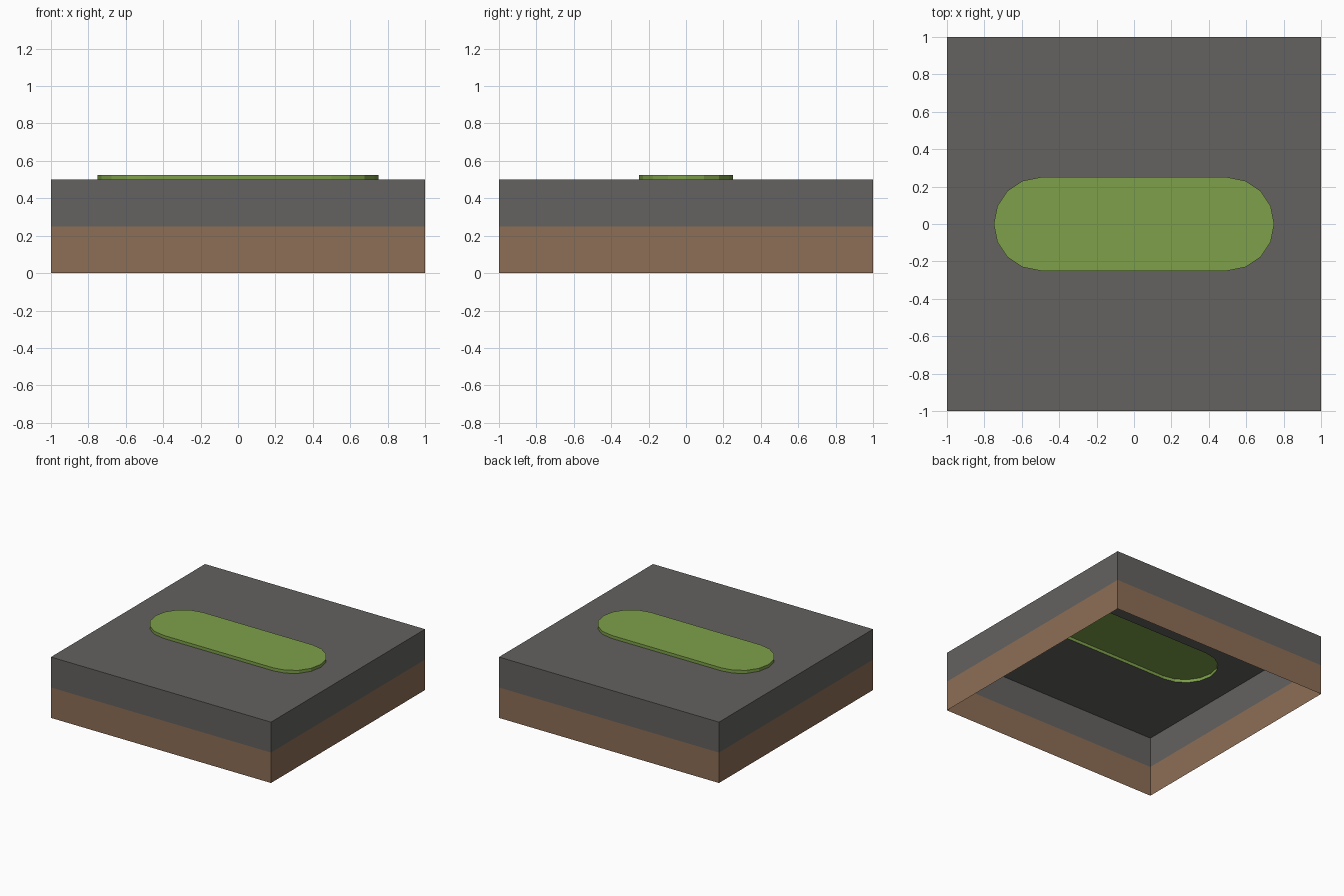
import bpy, bmesh, math

if "Cube" in bpy.data.objects:
    bpy.data.objects.remove(bpy.data.objects["Cube"])


def material(name, rgb):
    m = bpy.data.materials.new(name)
    lin = [((c / 255 + 0.055) / 1.055) ** 2.4 for c in rgb]
    m.diffuse_color = (*lin, 1)
    m.use_nodes = True
    m.node_tree.nodes["Principled BSDF"].inputs["Base Color"].default_value = m.diffuse_color
    return m


def square(bm, z):
    return [bm.verts.new((x, y, z)) for x, y in ((-1, -1), (1, -1), (1, 1), (-1, 1))]


def pill(bm, z, half=0.5, r=0.25, n=8):
    # Counter-clockwise stadium outline with n segments per rounded end
    pts = []
    for cx, start in ((half, -math.pi / 2), (-half, math.pi / 2)):
        for i in range(n + 1):
            a = start + math.pi * i / n
            pts.append(bm.verts.new((cx + r * math.cos(a), r * math.sin(a), z)))
    return pts


def walls(bm, low, high):
    for i in range(len(low)):
        j = (i + 1) % len(low)
        bm.faces.new((low[i], low[j], high[j], high[i]))


def finish(bm, name, mat):
    mesh = bpy.data.meshes.new(name)
    bm.to_mesh(mesh)
    bm.free()
    mesh.materials.append(mat)
    bpy.context.collection.objects.link(bpy.data.objects.new(name, mesh))


# Earth band: open lower walls
bm = bmesh.new()
walls(bm, square(bm, 0), square(bm, 0.25))
finish(bm, "earth_base", material("brown earth", (141, 110, 86)))

# Paving: upper walls plus a top with a pill-shaped opening
bm = bmesh.new()
top = square(bm, 0.5)
walls(bm, square(bm, 0.25), top)
hole = pill(bm, 0.5)
edges = []
for loop in (top, hole):
    for a, b in zip(loop, loop[1:] + loop[:1]):
        edges.append(bm.edges.get((a, b)) or bm.edges.new((a, b)))
bmesh.ops.triangle_fill(bm, edges=edges, use_beauty=True, normal=(0, 0, 1))
bm.normal_update()
for f in bm.faces:
    if f.normal.z < -0.5:
        f.normal_flip()
finish(bm, "paving", material("dark grey paving", (100, 98, 96)))

# Grass island: thin raised cap, open below
bm = bmesh.new()
cap = pill(bm, 0.525)
walls(bm, pill(bm, 0.5), cap)
bm.faces.new(cap)
finish(bm, "grass_island", material("green grass", (126, 160, 74)))
